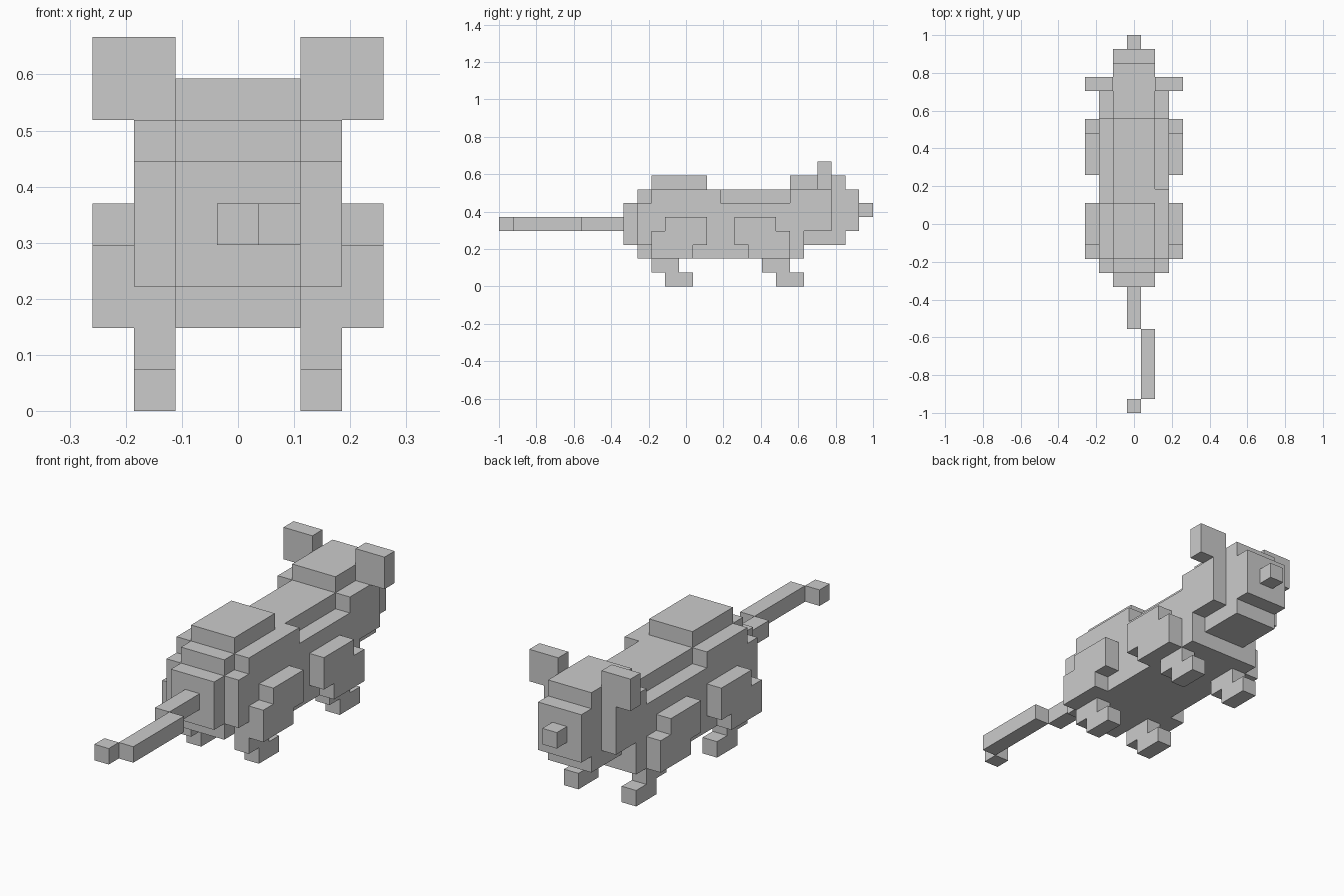
import bpy, bmesh, math
from mathutils import Vector

if "Cube" in bpy.data.objects:
    bpy.data.objects.remove(bpy.data.objects["Cube"])

U = 2 / 27  # edge of one cube; 27 cubes along the length


def box(x0, x1, y0, y1, z0, z1):
    """All grid cells in a block. x is counted from the centre cell (0)."""
    return {(x, y, z) for x in range(x0, x1)
            for y in range(y0, y1) for z in range(z0, z1)}


def mirror(cells):
    return {(-x, y, z) for x, y, z in cells}


parts = {}

# Tail with one sideways kink
parts["tail"] = box(0, 1, 0, 1, 4, 5) | box(1, 2, 1, 6, 4, 5) | box(0, 1, 6, 9, 4, 5)

# Rump and torso, stepped at the back, with a raised haunch
torso = box(-1, 2, 9, 10, 3, 6)
torso |= box(-1, 2, 10, 11, 2, 7) | box(-2, 3, 10, 11, 3, 6)
torso |= box(-2, 3, 11, 22, 2, 7) | box(-1, 2, 11, 15, 7, 8)
# Shoulder grooves, slightly longer on the left
torso -= box(2, 3, 16, 21, 6, 7) | box(-2, -1, 15, 21, 6, 7)
parts["torso"] = torso

# Head with cheeks, muzzle and nose
parts["head"] = (box(-1, 2, 21, 22, 7, 8) | box(-1, 2, 22, 25, 3, 8)
                 | box(-2, 3, 22, 24, 4, 7))
parts["muzzle"] = box(-1, 2, 25, 26, 4, 7)
parts["nose"] = box(0, 1, 26, 27, 5, 6)

# Ears and legs, mirrored left and right
pairs = {
    "ear": box(2, 4, 23, 24, 7, 9),
    "hind_thigh": box(3, 4, 12, 15, 3, 5) | box(3, 4, 11, 12, 2, 4) | box(3, 4, 11, 14, 2, 3),
    "hind_foot": box(2, 3, 11, 13, 1, 2) | box(2, 3, 12, 14, 0, 1),
    "front_thigh": box(3, 4, 17, 20, 3, 5) | box(3, 4, 20, 21, 2, 4) | box(3, 4, 18, 21, 2, 3),
    "front_foot": box(2, 3, 19, 21, 1, 2) | box(2, 3, 20, 22, 0, 1),
}
for name, cells in pairs.items():
    parts[name + "_right"] = cells
    parts[name + "_left"] = mirror(cells)

solid = set().union(*parts.values())


def build(name, cells):
    """Skin the cells, leaving out faces hidden by any neighbouring cell."""
    bm = bmesh.new()
    for c in cells:
        centre = Vector((c[0] * U, (c[1] - 13) * U, (c[2] + 0.5) * U))
        for axis in range(3):
            for s in (-1, 1):
                n = Vector((0, 0, 0))
                n[axis] = s
                if tuple(int(a + b) for a, b in zip(c, n)) in solid:
                    continue
                u = Vector((0, 0, 0))
                u[(axis + 1) % 3] = 1
                v = n.cross(u)
                bm.faces.new([bm.verts.new(centre + (n + u * a + v * b) * U / 2)
                              for a, b in ((-1, -1), (1, -1), (1, 1), (-1, 1))])
    bmesh.ops.remove_doubles(bm, verts=bm.verts[:], dist=U / 100)
    bmesh.ops.dissolve_limit(bm, angle_limit=math.radians(1),
                             verts=bm.verts[:], edges=bm.edges[:])
    mesh = bpy.data.meshes.new(name)
    bm.to_mesh(mesh)
    bm.free()
    bpy.context.collection.objects.link(bpy.data.objects.new(name, mesh))


for name, cells in parts.items():
    build(name, cells)
